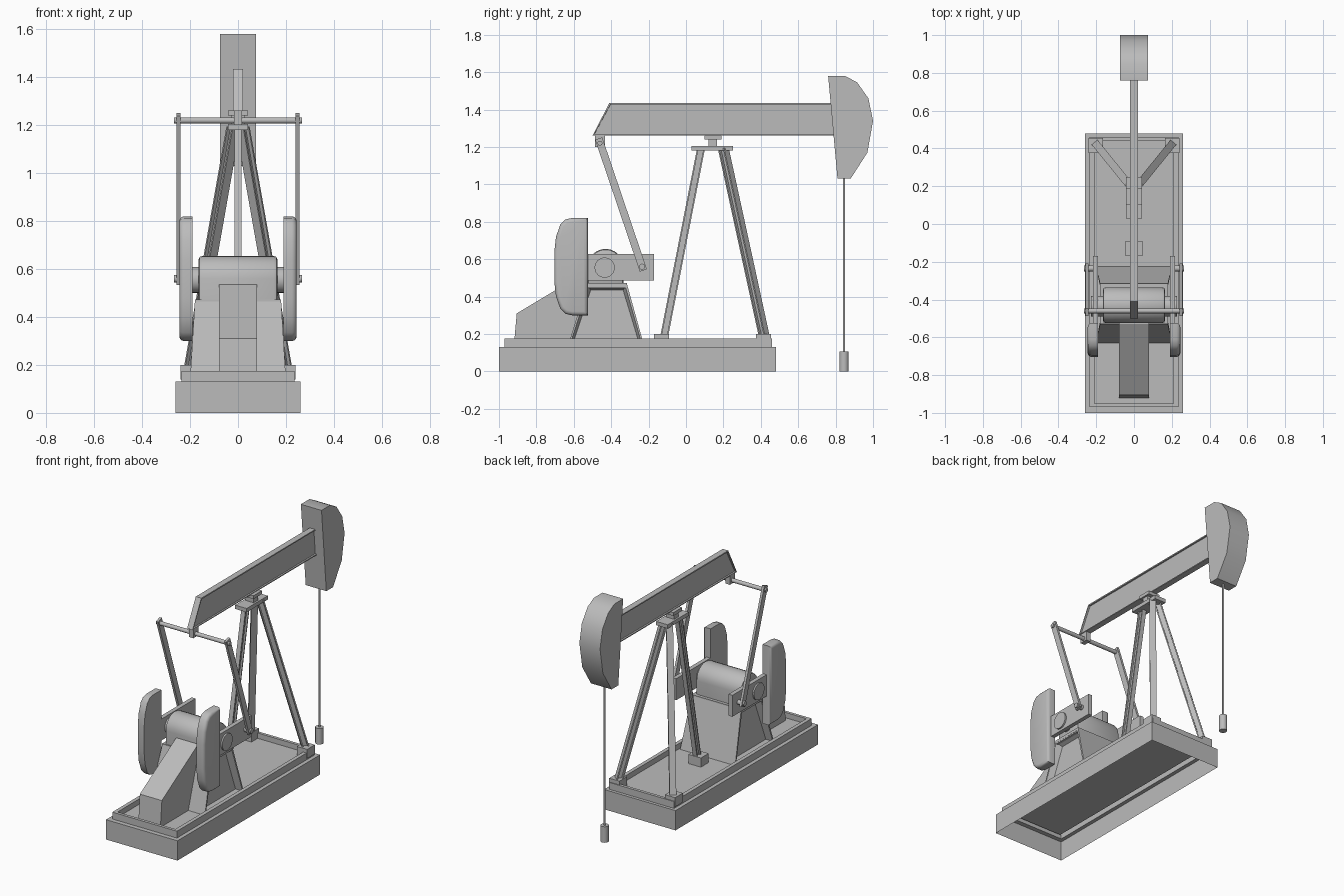
import bpy, bmesh, math
from mathutils import Vector

cube = bpy.data.objects.get("Cube")
if cube:
    bpy.data.objects.remove(cube, do_unlink=True)

grey = bpy.data.materials.new("plain grey")
grey.use_nodes = True
color = (0.5, 0.5, 0.5, 1)
grey.diffuse_color = color
grey.node_tree.nodes["Principled BSDF"].inputs["Base Color"].default_value = color


def finish(name, bm, smooth=None):
    mesh = bpy.data.meshes.new(name)
    bm.to_mesh(mesh)
    bm.free()
    mesh.materials.append(grey)
    obj = bpy.data.objects.new(name, mesh)
    bpy.context.collection.objects.link(obj)
    if smooth:
        bpy.ops.object.select_all(action='DESELECT')
        obj.select_set(True)
        bpy.context.view_layer.objects.active = obj
        bpy.ops.object.shade_smooth_by_angle(angle=math.radians(smooth))
    return obj


def loft(rings, cap_bottom=True):
    """Skin a list of equal rings, running counter-clockwise about the path."""
    bm = bmesh.new()
    rows = [[bm.verts.new(p) for p in ring] for ring in rings]
    n = len(rows[0])
    for a, b in zip(rows, rows[1:]):
        for i in range(n):
            j = (i + 1) % n
            bm.faces.new((a[i], a[j], b[j], b[i]))
    bm.faces.new(rows[-1])
    if cap_bottom:
        bm.faces.new(rows[0][::-1])
        bmesh.ops.recalc_face_normals(bm, faces=bm.faces[:])
    return bm


def rect(hx, y0, y1, z):
    return [(-hx, y0, z), (hx, y0, z), (hx, y1, z), (-hx, y1, z)]


def box(name, x0, x1, y0, y1, z0, z1):
    ring = lambda z: [(x0, y0, z), (x1, y0, z), (x1, y1, z), (x0, y1, z)]
    return finish(name, loft([ring(z0), ring(z1)]))


def prism(x0, x1, profile):
    return loft([[(x, y, z) for y, z in profile] for x in (x0, x1)])


def sweep(name, p, q, outline, smooth=None):
    """Extrude a flat outline from p to q; first axis stays level."""
    p, q = Vector(p), Vector(q)
    axis = (q - p).normalized()
    u = axis.cross(Vector((0, 0, 1)))
    u = u.normalized() if u.length > 0.001 else Vector((1, 0, 0))
    v = axis.cross(u)
    return finish(name, loft([[e + u * a + v * b for a, b in outline] for e in (p, q)]), smooth)


def rod(name, p, q, r, n=16):
    ring = [(r * math.cos(2 * math.pi * i / n), r * math.sin(2 * math.pi * i / n)) for i in range(n)]
    return sweep(name, p, q, ring, 40)


def recess_sides(bm, border, slope, depth):
    sides = [f for f in bm.faces if abs(f.normal.x) > 0.8]
    bmesh.ops.inset_individual(bm, faces=sides, thickness=border)
    bmesh.ops.inset_individual(bm, faces=sides, thickness=slope, depth=-depth)


def h_section(w, d, t):
    a, b, c = w / 2, d / 2, d / 2 - t
    k = t / 2
    half = [(a, -b), (a, -c), (k, -c), (k, c), (a, c), (a, b)]
    return half + [(-x, -y) for x, y in half]


# Hollow base with a raised rim around a sunken deck
finish("base", loft([rect(0.26, -1, 0.48, 0), rect(0.26, -1, 0.48, 0.13),
                     rect(0.235, -0.97, 0.46, 0.13), rect(0.235, -0.97, 0.46, 0.175),
                     rect(0.21, -0.95, 0.44, 0.175), rect(0.21, -0.95, 0.44, 0.14)], False))

# Tripod tower
box("front_foot", -0.045, 0.045, -0.17, -0.09, 0.14, 0.2)
sweep("front_leg", (0, -0.12, 0.17), (0, 0.08, 1.19), h_section(0.03, 0.042, 0.008))
for s, side in ((-1, "right"), (1, "left")):
    x0, x1 = sorted((s * 0.165, s * 0.24))
    box(side + "_rear_foot", x0, x1, 0.375, 0.455, 0.14, 0.2)
    sweep(side + "_rear_leg", (s * 0.2, 0.422, 0.17), (s * 0.02, 0.2, 1.19), h_section(0.04, 0.042, 0.008))
box("tower_plate", -0.042, 0.042, 0.03, 0.25, 1.18, 1.205)
box("bearing_post", -0.03, 0.03, 0.12, 0.165, 1.205, 1.245)
box("bearing_cap", -0.042, 0.042, 0.1, 0.19, 1.24, 1.262)

# Walking beam and head
bm = prism(-0.02, 0.02, [(-0.5, 1.26), (0.84, 1.26), (0.84, 1.435), (-0.41, 1.435)])
recess_sides(bm, 0.01, 0.001, 0.01)
finish("walking_beam", bm)
finish("beam_head", prism(-0.075, 0.075, [
    (0.76, 1.58), (0.85, 1.58), (0.915, 1.545), (0.975, 1.46),
    (1, 1.34), (0.97, 1.17), (0.88, 1.03), (0.81, 1.03)]), 36)
rod("hanging_rod", (0, 0.845, 0.1), (0, 0.845, 1.04), 0.006, 10)
rod("rod_end", (0, 0.845, 0), (0, 0.845, 0.105), 0.025, 14)

# Motor housing, pedestal and gearbox
finish("motor_housing", prism(-0.08, 0.08, [
    (-0.92, 0.14), (-0.905, 0.31), (-0.53, 0.535), (-0.46, 0.535), (-0.46, 0.14)]))
bm = loft([rect(0.2, -0.63, -0.225, 0.14), rect(0.18, -0.53, -0.315, 0.465)])
recess_sides(bm, 0.015, 0.02, 0.04)
finish("pedestal", bm)
box("gearbox_mount", -0.18, 0.18, -0.53, -0.315, 0.445, 0.472)
dome = [(-0.43 + 0.095 * math.cos(math.radians(t)), 0.56 + 0.095 * math.sin(math.radians(t)))
        for t in range(0, 181, 15)]
bm = prism(-0.165, 0.165, [(-0.525, 0.46), (-0.335, 0.46)] + dome)
ends = [e for e in bm.edges if len({round(v.co.x, 3) for v in e.verts}) == 1]
bmesh.ops.bevel(bm, geom=ends, offset=0.016, segments=2, profile=0.5, affect='EDGES')
finish("gearbox", bm, 35)
rod("crank_shaft", (-0.228, -0.435, 0.555), (0.228, -0.435, 0.555), 0.054, 24)

# Cranks, counterweights and pitman arms
upper = [(-0.704, 0.64), (-0.695, 0.72), (-0.672, 0.785), (-0.645, 0.812), (-0.61, 0.82), (-0.525, 0.82)]
weight = upper + [(y, 1.12 - z) for y, z in reversed(upper)]
for s, side in ((-1, "right"), (1, "left")):
    x0, x1 = sorted((s * 0.19, s * 0.218))
    box(side + "_crank", x0, x1, -0.54, -0.17, 0.487, 0.628)
    bm = prism(s * 0.19, s * 0.245, weight)
    outer = [e for e in bm.edges if all(abs(v.co.x) > 0.24 for v in e.verts)]
    bmesh.ops.bevel(bm, geom=outer, offset=0.02, segments=3, profile=0.5, affect='EDGES')
    finish(side + "_counterweight", bm, 35)
    arm = [(-0.008, -0.02), (0.008, -0.02), (0.008, 0.02), (-0.008, 0.02)]
    sweep(side + "_pitman_arm", (s * 0.248, -0.228, 0.54), (s * 0.248, -0.467, 1.245), arm)
    rod(side + "_crank_pin", (s * 0.2, -0.235, 0.56), (s * 0.266, -0.235, 0.56), 0.016)

rod("cross_bar", (-0.266, -0.46, 1.22), (0.266, -0.46, 1.22), 0.013)
box("cross_bar_bracket", -0.016, 0.016, -0.487, -0.433, 1.2, 1.265)
